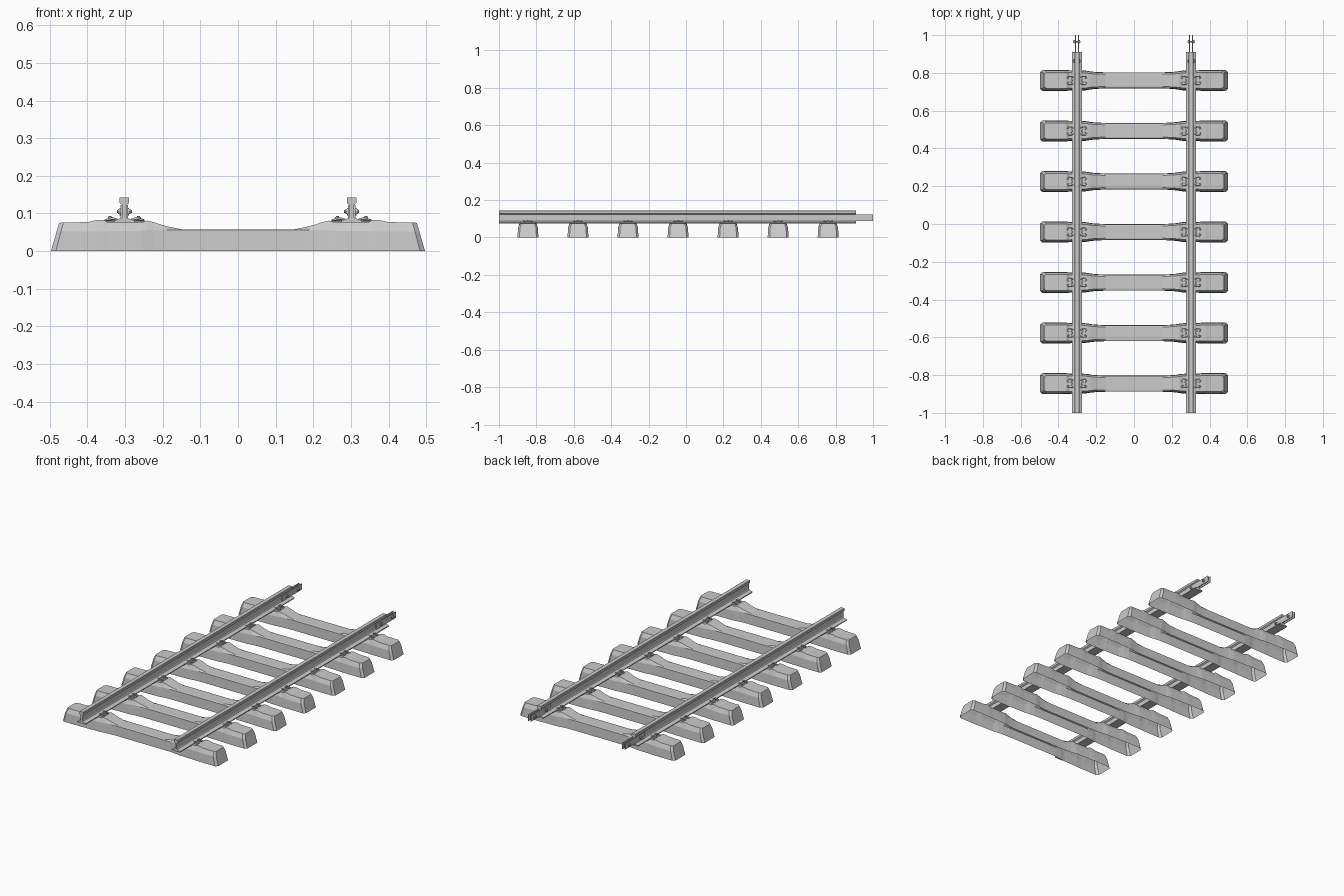
import bpy, bmesh, math
from mathutils import Matrix, Vector

if "Cube" in bpy.data.objects:
    bpy.data.objects.remove(bpy.data.objects["Cube"])

RAIL_X = 0.302
SLEEPER_Y = [-0.845 + i * 0.2675 for i in range(7)]


def add(name, mesh, loc=(0, 0, 0), flip=False):
    ob = bpy.data.objects.new(name, mesh)
    ob.location = loc
    if flip:
        ob.rotation_euler.z = math.pi
    bpy.context.collection.objects.link(ob)
    return ob


def to_mesh(bm, name):
    bmesh.ops.recalc_face_normals(bm, faces=bm.faces)
    me = bpy.data.meshes.new(name)
    bm.to_mesh(me)
    bm.free()
    return me


def box(bm, lo, hi):
    lo, hi = Vector(lo), Vector(hi)
    size = hi - lo
    bmesh.ops.create_cube(bm, size=1, matrix=Matrix.Translation((lo + hi) / 2) @ Matrix.Diagonal((*size, 1)))


def cylinder(bm, center, radius, depth, sides, axis='Z'):
    rot = Matrix.Rotation(math.pi / 2, 4, 'Y') if axis == 'X' else Matrix()
    bmesh.ops.create_cone(bm, cap_ends=True, segments=sides, radius1=radius, radius2=radius,
                          depth=depth, matrix=Matrix.Translation(center) @ rot)


# Concrete sleeper: open-bottomed shell lofted through stations
# (x, half width, crease height, top height, inward lean at top)
half = [(0.15, .043, .056, .058, 0), (0.19, .044, .056, .066, 0), (0.225, .047, .056, .077, 0),
        (0.242, .050, .055, .081, 0), (0.256, .052, .054, .076, 0), (0.345, .054, .053, .076, 0),
        (0.357, .055, .052, .083, 0), (0.378, .056, .052, .082, 0), (0.398, .056, .052, .077, 0),
        (0.484, .056, .052, .076, .020), (0.497, .045, .052, .075, .022)]
bm = bmesh.new()
rings = []
for sgn, stations in ((-1, half[::-1]), (1, half)):
    for x, w, zs, zt, lean in stations:
        section = [(w, 0), (w * .95, zs), (w * .76, zt), (-w * .76, zt), (-w * .95, zs), (-w, 0)]
        rings.append([bm.verts.new((sgn * (x - lean * z / .076), y, z)) for y, z in section])
for a, b in zip(rings, rings[1:]):
    for i in range(5):
        bm.faces.new((a[i], a[i + 1], b[i + 1], b[i]))
bm.faces.new(rings[0])
bm.faces.new(rings[-1])
sleeper = to_mesh(bm, "sleeper")

# Rail: extruded profile with foot, web and head
right = [(.027, .076), (.027, .081), (.008, .088), (.0055, .092), (.0055, .122),
         (.013, .128), (.013, .141), (.011, .143)]
profile = right + [(-x, z) for x, z in reversed(right)]
bm = bmesh.new()
face = bm.faces.new([bm.verts.new((x, -1, z)) for x, z in profile])
ext = bmesh.ops.extrude_face_region(bm, geom=[face])
bmesh.ops.translate(bm, vec=(0, 1.91, 0), verts=[v for v in ext["geom"] if isinstance(v, bmesh.types.BMVert)])
bm.faces.new([v for v in bm.verts if v.co.y < -.99][:len(profile)]) if not any(
    abs(f.normal.y) > .9 and f.calc_center_median().y < -.99 for f in bm.faces) else None
rail = to_mesh(bm, "rail")

# Joint bars on both sides of the web
bm = bmesh.new()
for s in (-1, 1):
    xs = sorted((s * .0055, s * .010))
    box(bm, (xs[0], .82, .088), (xs[1], 1.0, .123))
joint_bars = to_mesh(bm, "joint_bars")

# Joint bolts: washer and hex nut on each side
bm = bmesh.new()
for y in (.862, .965):
    cylinder(bm, (0, y, .105), .004, .040, 8, 'X')
    for s in (-1, 1):
        cylinder(bm, (s * .011, y, .105), .010, .003, 12, 'X')
        cylinder(bm, (s * .0145, y, .105), .008, .005, 6, 'X')
joint_bolts = to_mesh(bm, "joint_bolts")

# Fastening base: guide plate, washer and hex bolt on the outer (+x) side of a rail
bm = bmesh.new()
box(bm, (.027, -.024, .073), (.053, .024, .080))
cylinder(bm, (.038, 0, .0845), .009, .004, 12)
cylinder(bm, (.038, 0, .0885), .007, .005, 6)
cylinder(bm, (.038, 0, .084), .004, .018, 8)
base = to_mesh(bm, "fastening_base")

# Spring clip: bent rod with its tips on the rail foot
path = [(.019, .016, .084), (.030, .021, .087), (.045, .021, .084), (.051, .014, .082),
        (.044, .009, .083), (.032, .008, .083), (.027, .004, .084)]
path += [(x, -y, z) for x, y, z in reversed(path)]
cu = bpy.data.curves.new("clip_path", 'CURVE')
cu.dimensions = '3D'
cu.bevel_depth = .003
cu.bevel_resolution = 1
cu.use_fill_caps = True
sp = cu.splines.new('POLY')
sp.points.add(len(path) - 1)
for p, co in zip(sp.points, path):
    p.co = (*co, 1)
tmp = add("clip_path", cu)
bpy.context.view_layer.update()
clip = bpy.data.meshes.new_from_object(tmp.evaluated_get(bpy.context.evaluated_depsgraph_get()))
bpy.data.objects.remove(tmp)

# Assembly
for x in (-RAIL_X, RAIL_X):
    add("rail", rail, (x, 0, 0))
    add("joint_bars", joint_bars, (x, 0, 0))
    add("joint_bolts", joint_bolts, (x, 0, 0))
for y in SLEEPER_Y:
    add("sleeper", sleeper, (0, y, 0))
    for x in (-RAIL_X, RAIL_X):
        for flip in (False, True):
            add("fastening_base", base, (x, y, 0), flip)
            add("spring_clip", clip, (x, y, 0), flip)
